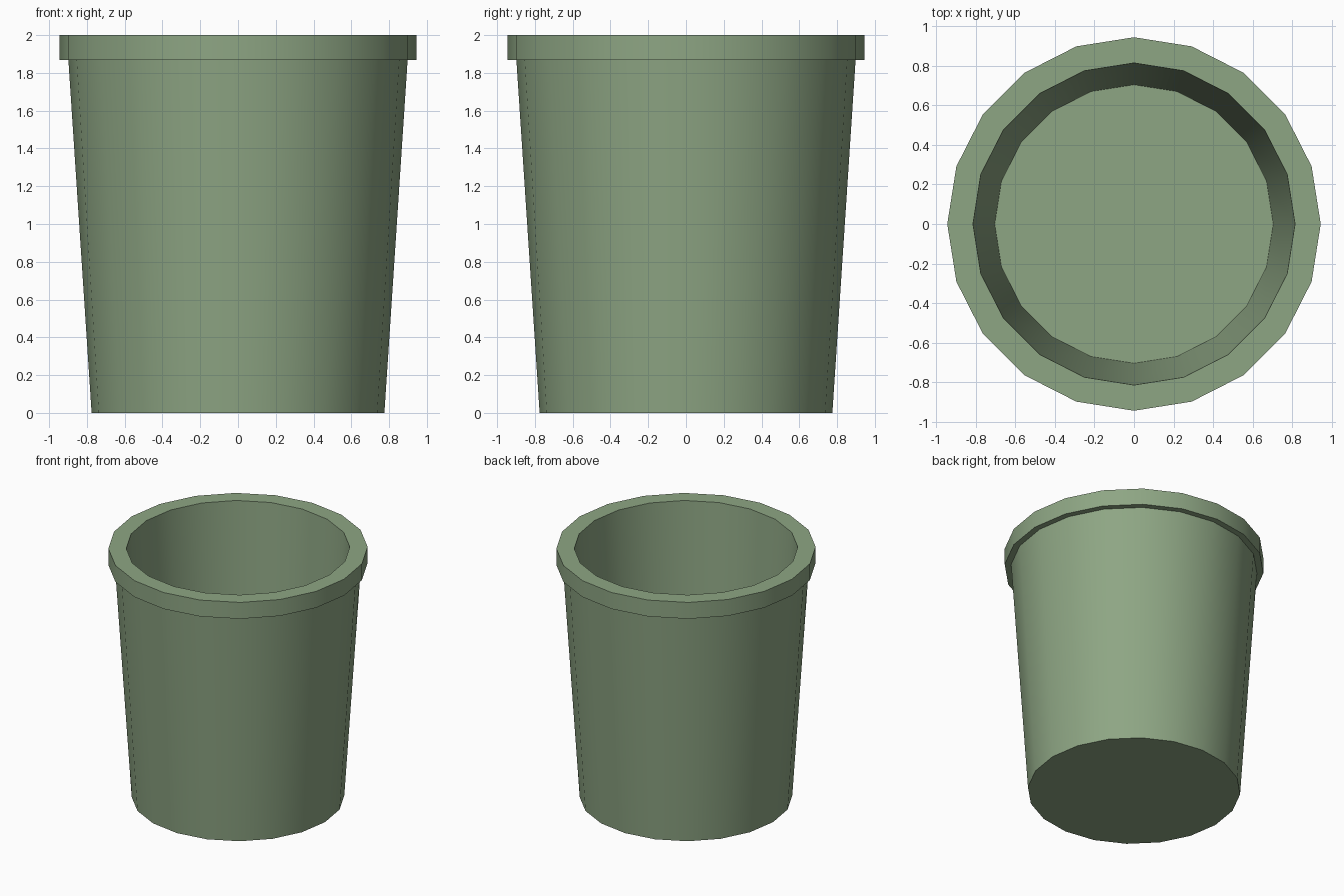
import bpy, bmesh, math

if "Cube" in bpy.data.objects:
    bpy.data.objects.remove(bpy.data.objects["Cube"])

SIDES = 20
# Radius and height: outer wall, lip, inner wall, inside floor
PROFILE = [(0.775, 0.0), (0.898, 1.868), (0.945, 1.868), (0.945, 2.0),
           (0.815, 2.0), (0.705, 0.13)]

bm = bmesh.new()
rings = [[bm.verts.new((r * math.cos(2 * math.pi * i / SIDES),
                        r * math.sin(2 * math.pi * i / SIDES), z))
          for i in range(SIDES)] for r, z in PROFILE]

# Walls and lip
for a, b in zip(rings, rings[1:]):
    for i in range(SIDES):
        j = (i + 1) % SIDES
        bm.faces.new((a[i], a[j], b[j], b[i]))

# Underside and inside floor
bm.faces.new(rings[0][::-1])
bm.faces.new(rings[-1])
bmesh.ops.recalc_face_normals(bm, faces=bm.faces)

mesh = bpy.data.meshes.new("plant_pot")
bm.to_mesh(mesh)
bm.free()
pot = bpy.data.objects.new("plant_pot", mesh)
bpy.context.collection.objects.link(pot)

# Green finish
mat = bpy.data.materials.new("sage_green")
mat.diffuse_color = (0.27, 0.38, 0.23, 1)
mat.use_nodes = True
mat.node_tree.nodes["Principled BSDF"].inputs["Base Color"].default_value = mat.diffuse_color
mesh.materials.append(mat)

# Smooth round walls, sharp lip and base
bpy.context.view_layer.objects.active = pot
pot.select_set(True)
bpy.ops.object.shade_smooth_by_angle(angle=math.radians(30))
